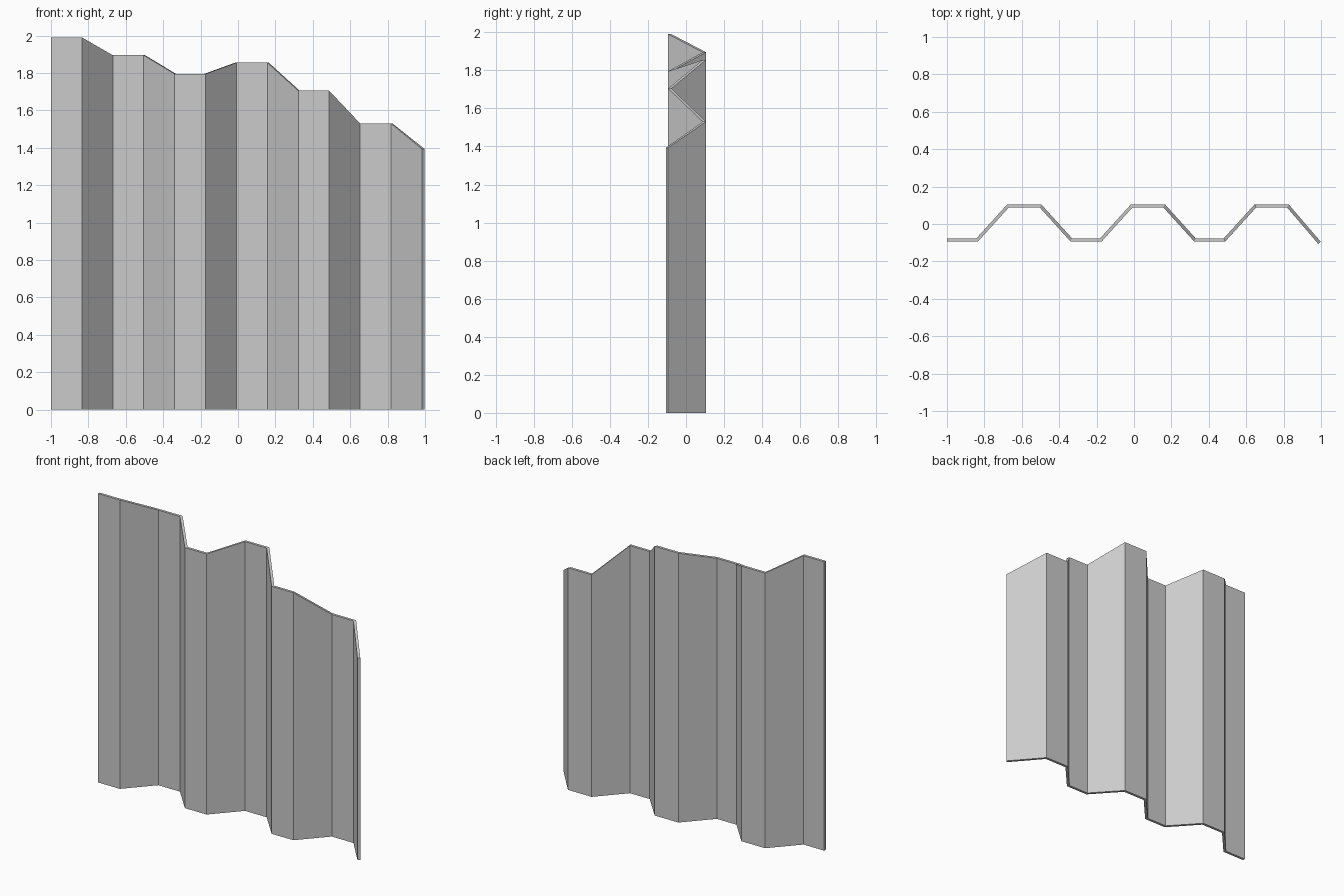
import bpy, bmesh
from mathutils import Vector

if "Cube" in bpy.data.objects:
    bpy.data.objects.remove(bpy.data.objects["Cube"])

THICK = 0.0175
STEP = 0.1653
LOW, HIGH = -0.094, 0.088

# Height of each flat rib, left to right, and of the right-hand end
rib_tops = [1.99, 1.895, 1.795, 1.855, 1.705, 1.53]
end_top = 1.393

# Front line of the corrugation, with the top height at each fold
front, tops = [], []
for i, top in enumerate(rib_tops):
    y = HIGH if i % 2 else LOW
    for k in (2 * i, 2 * i + 1):
        front.append(Vector((-1 + k * STEP, y)))
        tops.append(top)
front.append(Vector((0.985, -0.106)))
tops.append(end_top)


def normal(a, b):
    d = (b - a).normalized()
    return Vector((-d.y, d.x))


# Back line: mitred offset of the front line
back = []
for i, p in enumerate(front):
    n1 = normal(front[max(i - 1, 0)], front[max(i, 1)])
    last = len(front) - 1
    n2 = normal(front[min(i, last - 1)], front[min(i + 1, last)])
    m = (n1 + n2).normalized()
    back.append(p + m * (THICK / m.dot(n1)))

# Corrugated sheet with a jagged top edge
bm = bmesh.new()
rings = []
for f, b, t in zip(front, back, tops):
    rings.append([bm.verts.new((p.x, p.y, z))
                  for p, z in ((f, 0), (b, 0), (b, t), (f, t))])
for r, s in zip(rings, rings[1:]):
    for j in range(4):
        k = (j + 1) % 4
        bm.faces.new((r[j], r[k], s[k], s[j]))
bm.faces.new(rings[0])
bm.faces.new(rings[-1])
bmesh.ops.recalc_face_normals(bm, faces=bm.faces)

mesh = bpy.data.meshes.new("corrugated_sheet")
bm.to_mesh(mesh)
bm.free()
bpy.context.collection.objects.link(bpy.data.objects.new("corrugated_sheet", mesh))
